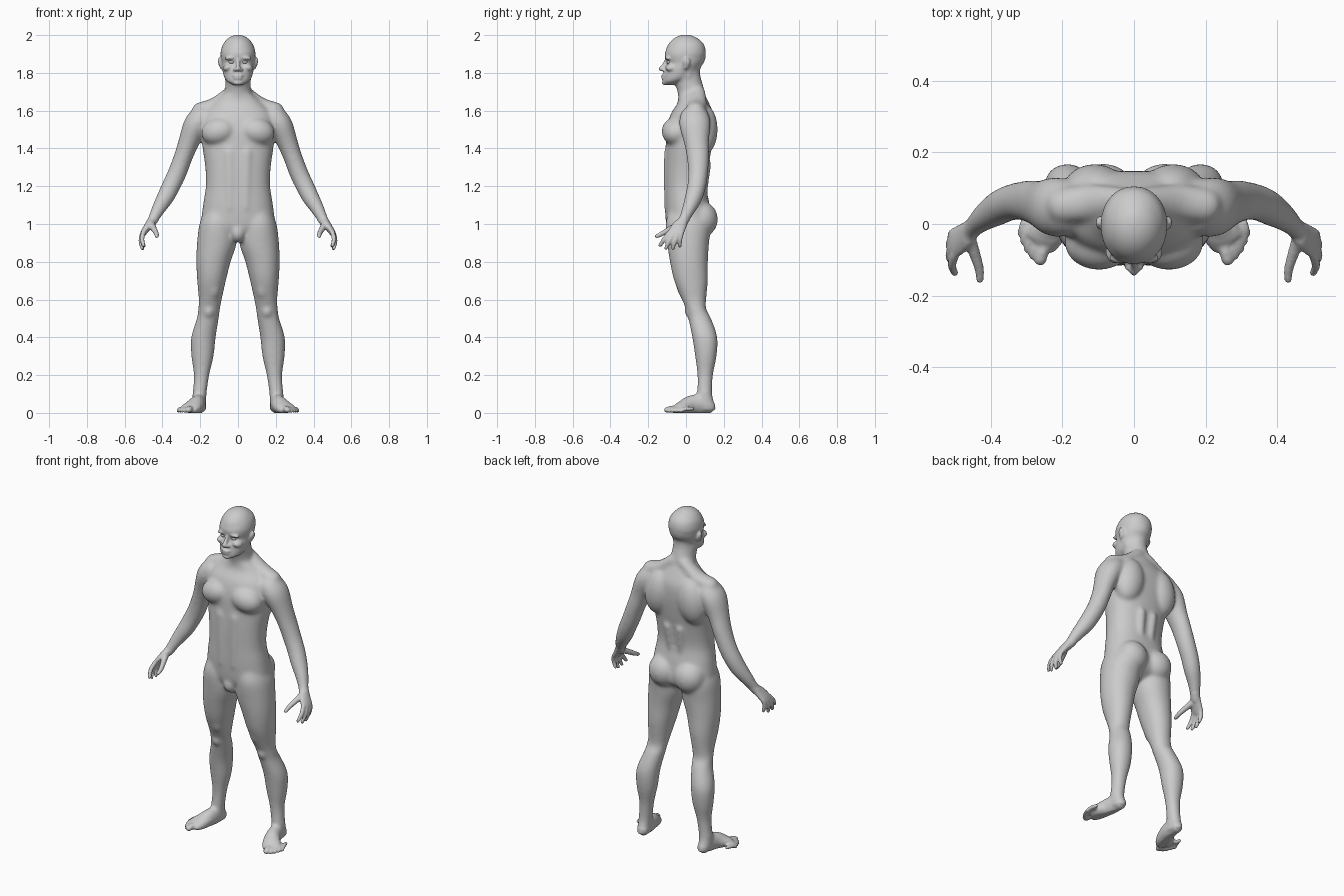
import bpy, bmesh, math
from mathutils import Vector, Matrix

bm = bmesh.new()


def catmull(pts, sub=4):
    out = []
    for i in range(len(pts) - 1):
        a, b = pts[max(i - 1, 0)], pts[i]
        c, d = pts[i + 1], pts[min(i + 2, len(pts) - 1)]
        for k in range(sub):
            t = k / sub
            out.append([0.5 * (2 * q + (r - p) * t + (2 * p - 5 * q + 4 * r - s) * t * t
                               + (3 * q - p - 3 * r + s) * t ** 3)
                        for p, q, r, s in zip(a, b, c, d)])
    return out + [list(pts[-1])]


def loft(pts, ref=(0, 1, 0), flat=False, n=2.0, dome=1.0, both=True, seg=28):
    """Sweep ellipses (x, y, z, radius along ref, other radius) with domed ends."""
    P = catmull(pts)
    C = [Vector(p[:3]) for p in P]
    T = [(C[min(i + 1, len(C) - 1)] - C[max(i - 1, 0)]).normalized() for i in range(len(C))]
    rings = [(C[i], T[i], P[i][3], P[i][4]) for i in range(len(C))]

    def cap(ring, sign):
        c, t, a, b = ring
        h = min(a, b) * dome * sign
        return [(c + t * h * math.sin(w), t, a * math.cos(w), b * math.cos(w)) for w in (0.5, 1.0, 1.4)]
    rings = cap(rings[0], -1)[::-1] + rings + cap(rings[-1], 1)
    for s in ((1, -1) if both else (1,)):
        loops = []
        for c, t, a, b in rings:
            if flat:
                u, v = Vector((0, 1, 0)), Vector((1, 0, 0))
            else:
                u = Vector(ref)
                u = (u - t * u.dot(t)).normalized()
                v = t.cross(u)
            loop = []
            for k in range(seg):
                w = 2 * math.pi * k / seg
                cu, sv = math.cos(w), math.sin(w)
                p = (c + u * a * math.copysign(abs(cu) ** (2 / n), cu)
                     + v * b * math.copysign(abs(sv) ** (2 / n), sv))
                loop.append(bm.verts.new((p.x * s, p.y, p.z)))
            loops.append(loop)
        for A, B in zip(loops, loops[1:]):
            for k in range(seg):
                j = (k + 1) % seg
                bm.faces.new((A[k], A[j], B[j], B[k]))
        bm.faces.new(loops[0][::-1])
        bm.faces.new(loops[-1])


def stack(rows, **kw):
    """Horizontal slices: z, centre x, half width, front y, back y."""
    loft([(cx, (f + b) / 2, z, (b - f) / 2, rx) for z, cx, rx, f, b in rows],
         flat=True, dome=0.3, **kw)


def blob(loc, r, tilt=0.0, both=True):
    """Muscle ellipsoid, tilted about y, mirrored."""
    for s in ((1, -1) if both else (1,)):
        m = (Matrix.Translation((loc[0] * s, loc[1], loc[2]))
             @ Matrix.Rotation(tilt * s, 4, 'Y') @ Matrix.Diagonal((*r, 1)))
        bmesh.ops.create_uvsphere(bm, u_segments=28, v_segments=18, radius=1, matrix=m)


# torso
stack([(.925, 0, .045, -.06, .06), (.96, 0, .13, -.09, .115), (1.0, 0, .19, -.105, .135),
       (1.1, 0, .185, -.112, .125), (1.2, 0, .17, -.112, .108), (1.3, 0, .173, -.112, .118),
       (1.4, 0, .187, -.108, .135), (1.5, 0, .195, -.103, .147), (1.58, 0, .185, -.082, .145),
       (1.64, 0, .13, -.045, .122), (1.69, 0, .075, -.04, .098)], n=2.3, both=False, seg=48)
blob((.098, -.052, 1.49), (.098, .077, .075), .25)       # chest
blob((.11, .088, 1.50), (.09, .08, .14), -.15)           # shoulder blade
blob((.085, .082, 1.025), (.092, .087, .095))            # buttock
blob((0, -.062, .955), (.042, .05, .055), both=False)    # groin
loft([(.042, -.075, 1.08, .04, .032), (.042, -.075, 1.22, .043, .038),
      (.045, -.075, 1.38, .042, .04)])                   # belly
loft([(.035, .07, 1.18, .045, .03), (.04, .09, 1.32, .045, .035)])  # lower back
# neck and slope to the shoulder
loft([(0, .035, 1.6, .07, .08), (0, .026, 1.7, .07, .07), (0, .008, 1.77, .07, .066),
      (0, .005, 1.82, .07, .065)], both=False)
loft([(.015, -.03, 1.645, .014, .014), (.04, -.012, 1.71, .015, .015),
      (.062, .015, 1.79, .014, .014)])
loft([(.03, .062, 1.70, .04, .038), (.12, .06, 1.635, .05, .037), (.2, .05, 1.6, .05, .045)])

# arm
loft([(.19, .045, 1.56, .08, .07), (.225, .048, 1.52, .083, .066), (.262, .056, 1.43, .066, .055),
      (.288, .063, 1.36, .06, .05), (.322, .064, 1.27, .053, .05), (.355, .056, 1.2, .05, .049),
      (.385, .04, 1.14, .047, .046), (.418, .018, 1.085, .038, .038),
      (.447, -.008, 1.03, .029, .029), (.462, -.022, 1.005, .029, .026)])
# hand
loft([(.452, -.012, 1.022, .027, .025), (.475, -.035, .99, .038, .021),
      (.498, -.052, .957, .042, .017), (.503, -.056, .945, .036, .014)], dome=.5)
fingers = [((.500, -.086, .955), (.500, -.137, .887)), ((.507, -.066, .947), (.507, -.106, .872)),
           ((.508, -.044, .945), (.505, -.069, .870)), ((.503, -.024, .953), (.498, -.033, .884))]
for base, tip in fingers:
    a, b = Vector(base), Vector(tip)
    mid = (a + b) / 2 + Vector((.008, -.003, 0))
    loft([(*a, .013, .013), (*mid, .0125, .0125), (*b, .010, .010)], seg=14)
loft([(.462, -.035, 1.0, .02, .02), (.444, -.085, .972, .016, .016),
      (.432, -.125, .95, .0135, .0135), (.430, -.155, .935, .011, .011)],
     ref=(1, 0, 0), seg=14)                              # thumb

# leg
stack([(1.07, .1, .075, -.09, .1), (1.0, .108, .096, -.108, .13), (.9, .112, .105, -.1, .122),
       (.8, .13, .091, -.085, .116), (.7, .14, .076, -.063, .116), (.6, .147, .061, -.022, .107),
       (.55, .153, .058, 0, .107), (.5, .16, .058, .012, .133), (.4, .183, .065, .033, .166),
       (.3, .188, .059, .048, .162), (.2, .193, .041, .06, .143), (.1, .203, .037, .058, .139),
       (.05, .205, .036, .05, .152), (.02, .203, .034, .05, .157)], n=2.1, seg=36)
blob((.154, .024, .54), (.032, .032, .04))               # kneecap
blob((.162, .105, .40), (.04, .055, .09))                # calf
blob((.13, .01, .68), (.045, .06, .09))                  # inner thigh
blob((.204, .1, .105), (.041, .022, .022))               # ankle
# foot
loft([(.202, .135, .028, .03, .032), (.205, .09, .045, .036, .05), (.216, .03, .045, .042, .05),
      (.24, -.02, .03, .051, .036), (.263, -.05, .02, .05, .021)], ref=(1, 0, 0), dome=.5)
toes = [(.262, -.101, .018), (.283, -.09, .012), (.297, -.072, .0115),
        (.308, -.05, .011), (.316, -.027, .0105)]
for x, y, r in toes:
    loft([(x - .017, y + .06, .022, r, r), (x - .006, y + .022, .02, r, r),
          (x, y, r * .85, r, r * .85)], ref=(1, 0, 0), seg=14)

# head
stack([(1.742, 0, .036, -.118, -.04), (1.755, 0, .058, -.121, -.01), (1.78, 0, .074, -.119, .04),
       (1.82, 0, .083, -.113, .07), (1.852, 0, .087, -.101, .09), (1.88, 0, .091, -.11, .1),
       (1.91, 0, .092, -.11, .105), (1.95, 0, .08, -.09, .095), (1.98, 0, .052, -.058, .066),
       (1.995, 0, .024, -.028, .034)], n=2.1, both=False, seg=48)
blob((0, -.002, 1.898), (.092, .107, .104), both=False)  # skull
loft([(0, -.104, 1.87, .009, .009), (0, -.118, 1.84, .011, .011),
      (0, -.132, 1.822, .014, .013)], ref=(1, 0, 0), both=False, seg=16)  # nose
blob((.015, -.12, 1.817), (.011, .013, .009))            # nostril
blob((.036, -.095, 1.88), (.036, .016, .010), .12)       # brow
blob((.052, -.078, 1.828), (.028, .032, .02), .3)        # cheekbone
blob((0, -.118, 1.786), (.028, .014, .0075), both=False)  # upper lip
blob((0, -.117, 1.771), (.025, .014, .0075), both=False)  # lower lip
blob((0, -.111, 1.748), (.026, .016, .015), both=False)  # chin
blob((.096, .004, 1.85), (.009, .02, .032), .15)         # ear
blob((.094, -.003, 1.828), (.008, .011, .013))           # ear lobe

# fuse the parts into one skin
raw = bpy.data.meshes.new("body_parts")
bm.to_mesh(raw)
bm.free()
body = bpy.data.objects.new("body", raw)
bpy.context.collection.objects.link(body)
mod = body.modifiers.new("fuse", 'REMESH')
mod.mode = 'VOXEL'
mod.voxel_size = 0.006
skin = bpy.data.meshes.new_from_object(body.evaluated_get(bpy.context.evaluated_depsgraph_get()))
body.modifiers.clear()

# soften muscles strongly; face, hands and feet lightly
bm = bmesh.new()
bm.from_mesh(skin)


def is_fine(p):
    return (p.z > 1.85 or (p.z > 1.735 and p.y < -.03)
            or (abs(p.x) > .41 and p.z < 1.02) or p.z < .05)


soft = [v for v in bm.verts if not is_fine(v.co)]
for i in range(20):
    bmesh.ops.smooth_vert(bm, verts=soft, factor=.5, use_axis_x=True, use_axis_y=True, use_axis_z=True)
for i in range(2):
    bmesh.ops.smooth_vert(bm, verts=bm.verts[:], factor=.5, use_axis_x=True, use_axis_y=True, use_axis_z=True)
for v in bm.verts:
    v.co.z = max(v.co.z, 0)
bmesh.ops.recalc_face_normals(bm, faces=bm.faces[:])
for f in bm.faces:
    f.smooth = True
bm.to_mesh(skin)
bm.free()
skin.name = "body"
body.data = skin

# eyes
for s, side in ((1, "left"), (-1, "right")):
    bpy.ops.mesh.primitive_uv_sphere_add(segments=20, ring_count=12, radius=1,
                                         location=(.034 * s, -.089, 1.857))
    eye = bpy.context.object
    eye.name = side + "_eye"
    eye.scale = (.016, .014, .009)
    bpy.ops.object.shade_smooth()
